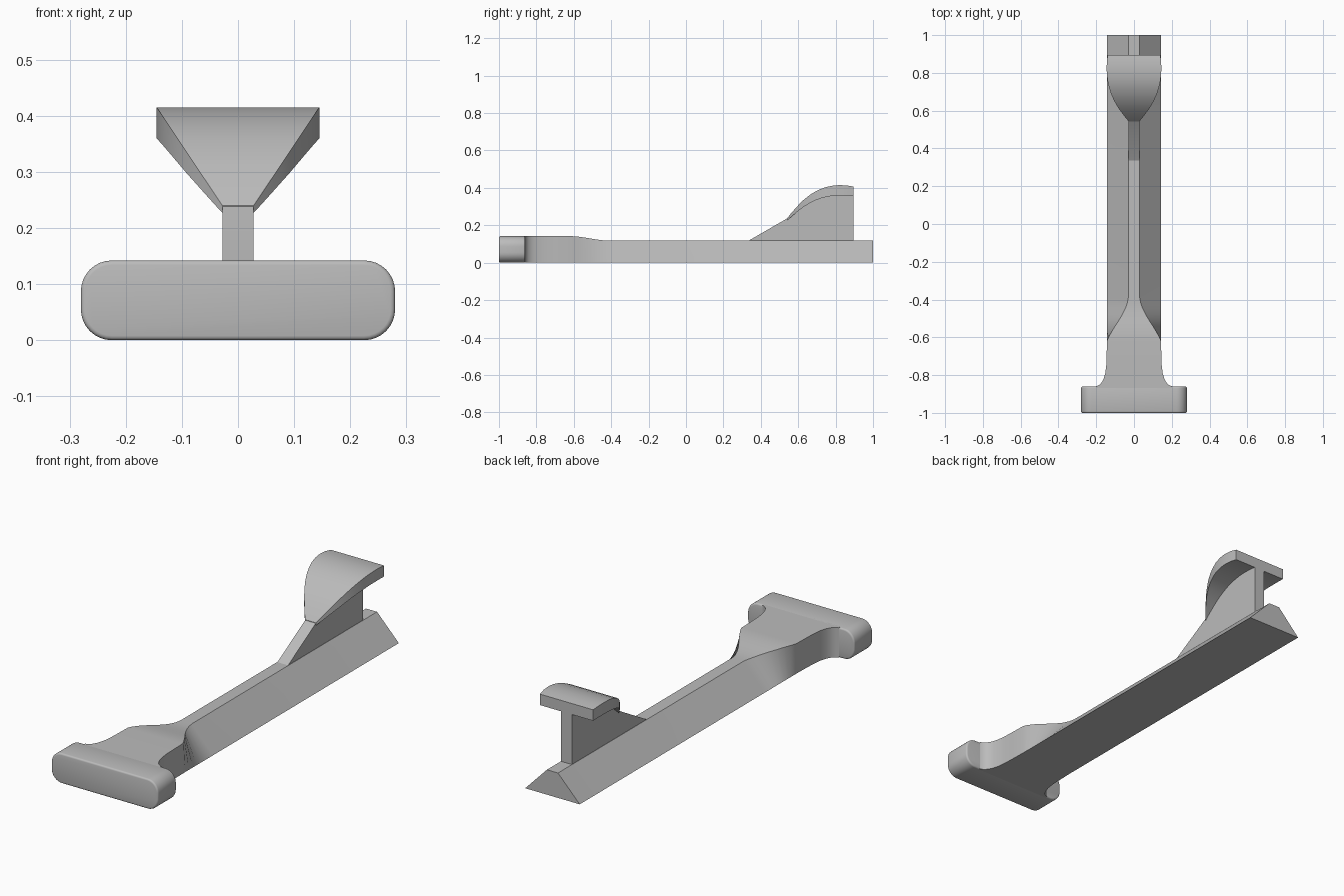
import bpy, bmesh, math

if "Cube" in bpy.data.objects:
    bpy.data.objects.remove(bpy.data.objects["Cube"])

grey = bpy.data.materials.new("light_grey")
grey.diffuse_color = (0.5, 0.5, 0.5, 1)
grey.use_nodes = True
grey.node_tree.nodes["Principled BSDF"].inputs["Base Color"].default_value = grey.diffuse_color


def loft(name, sections, smooth_angle=30, bevel=0):
    """Skin equal-length closed sections and cap both ends."""
    bm = bmesh.new()
    rings = [[bm.verts.new(p) for p in s] for s in sections]
    n = len(rings[0])
    for a, b in zip(rings, rings[1:]):
        for i in range(n):
            j = (i + 1) % n
            bm.faces.new((a[i], a[j], b[j], b[i]))
    caps = [bm.faces.new(rings[0]), bm.faces.new(rings[-1])]
    bmesh.ops.recalc_face_normals(bm, faces=bm.faces)
    if bevel:
        rim = list({e for f in caps for e in f.edges})
        bmesh.ops.bevel(bm, geom=rim, offset=bevel, segments=3,
                        profile=0.5, affect='EDGES')
    mesh = bpy.data.meshes.new(name)
    bm.to_mesh(mesh)
    bm.free()
    mesh.materials.append(grey)
    ob = bpy.data.objects.new(name, mesh)
    bpy.context.collection.objects.link(ob)
    bpy.ops.object.select_all(action='DESELECT')
    ob.select_set(True)
    bpy.context.view_layer.objects.active = ob
    bpy.ops.object.shade_smooth_by_angle(angle=math.radians(smooth_angle))
    return ob


def trapezoid(y, bottom, top, z0, z1):
    return [(-bottom, y, z0), (bottom, y, z0), (top, y, z1), (-top, y, z1)]


# Cross handle: rounded bar with softened ends
W, H, R = 0.28, 0.142, 0.055
outline = []
for cx, cz, start in ((W - R, R, -90), (W - R, H - R, 0),
                      (R - W, H - R, 90), (R - W, R, 180)):
    for k in range(9):
        a = math.radians(start + k * 90 / 8)
        outline.append((cx + R * math.cos(a), cz + R * math.sin(a)))
loft("cross_handle", [[(x, y, z) for x, z in outline] for y in (-1, -0.86)],
     40, bevel=0.008)

# Neck flare that blends from the handle into the narrow-topped rail
flare = [(-0.875, 0.20), (-0.859, 0.20), (-0.853, 0.185), (-0.84, 0.172),
         (-0.82, 0.161), (-0.79, 0.152), (-0.75, 0.147), (-0.70, 0.145),
         (-0.62, 0.143)]
body = [trapezoid(y, w, w, 0, H) for y, w in flare]
ridge = [(-0.60, 0.135), (-0.57, 0.118), (-0.54, 0.10), (-0.51, 0.08),
         (-0.48, 0.062), (-0.45, 0.047), (-0.42, 0.036), (-0.39, 0.03),
         (1.0, 0.029)]
for y, t in ridge:
    f = min(1, (y + 0.62) / 0.21)
    drop = f * f * (3 - 2 * f)
    body.append(trapezoid(y, 0.143, t, 0, H - 0.024 * drop))
loft("neck_and_rail", body)

# Curved cap: (y, underside z, top z), widening as it rises
cap = [(0.543, 0.227, 0.24), (0.56, 0.243, 0.262), (0.58, 0.26, 0.285),
       (0.605, 0.281, 0.313), (0.63, 0.299, 0.337), (0.66, 0.318, 0.361),
       (0.69, 0.333, 0.38), (0.72, 0.344, 0.394), (0.75, 0.352, 0.405),
       (0.785, 0.358, 0.412), (0.82, 0.36, 0.415), (0.86, 0.359, 0.413),
       (0.895, 0.355, 0.407)]
sections = []
for y, low, high in cap:
    w = 0.028 + (high - 0.24) / 0.175 * 0.117
    sections.append(trapezoid(y, w, w, low, high))
loft("curved_cap", sections)

# Thin upright fin with a sloping front, reaching into the cap
side = [(0.895, 0.10), (0.30, 0.10), (0.335, 0.118), (0.543, 0.238)]
side += [(y, (low + high) / 2) for y, low, high in cap[1:]]
loft("upright_fin", [[(x, y, z) for y, z in side] for x in (-0.028, 0.028)], 20)
